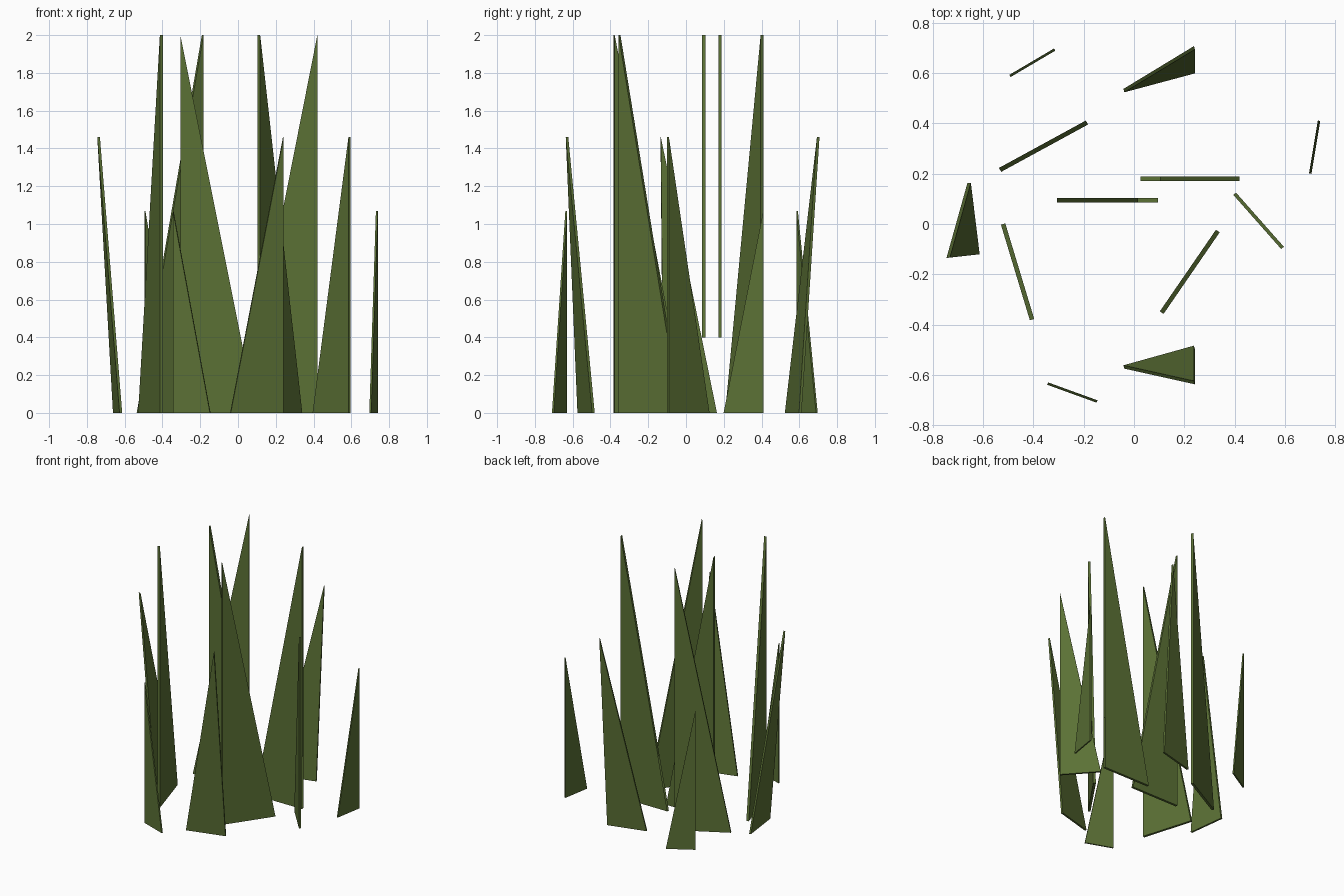
import bpy, bmesh
from mathutils import Vector

cube = bpy.data.objects.get("Cube")
if cube:
    bpy.data.objects.remove(cube)

GREEN = (0.105, 0.165, 0.036, 1.0)
green = bpy.data.materials.new("olive_green")
green.use_nodes = True
green.diffuse_color = GREEN
green.node_tree.nodes["Principled BSDF"].inputs["Base Color"].default_value = GREEN


def blade(name, tip, heel, toe, height, thick, open_below=0):
    """Thin triangular slab: tip above the heel corner, sloping down to the toe."""
    corners = [Vector((*heel, 0)), Vector((*toe, 0)), Vector((*tip, height))]
    normal = (corners[1] - corners[0]).cross(corners[2] - corners[0]).normalized()
    bm = bmesh.new()
    face = bm.faces.new([bm.verts.new(c - normal * thick / 2) for c in corners])
    new = bmesh.ops.extrude_face_region(bm, geom=[face])["geom"]
    bmesh.ops.translate(bm, vec=normal * thick,
                        verts=[v for v in new if isinstance(v, bmesh.types.BMVert)])
    bmesh.ops.recalc_face_normals(bm, faces=bm.faces)
    # Keep every corner on or above the ground
    for v in bm.verts:
        if v.co.z < height / 2:
            v.co.z = 0
    if open_below:
        # Narrow edges are left open near the root
        bmesh.ops.bisect_plane(bm, geom=bm.verts[:] + bm.edges[:] + bm.faces[:],
                               plane_co=(0, 0, open_below), plane_no=(0, 0, 1))
        bm.normal_update()
        rim = [f for f in bm.faces if abs(f.normal.x) > 0.7
               and f.calc_center_median().z < open_below]
        bmesh.ops.delete(bm, geom=rim, context='FACES')
    mesh = bpy.data.meshes.new(name)
    bm.to_mesh(mesh)
    bm.free()
    mesh.materials.append(green)
    bpy.context.collection.objects.link(bpy.data.objects.new(name, mesh))


# Tall upright blades: heel, toe
blade("tall_blade_centre_front", (-0.305, 0.095), (-0.305, 0.095), (0.095, 0.095), 2, 0.018, 0.4)
blade("tall_blade_centre_back", (0.42, 0.18), (0.42, 0.18), (0.025, 0.18), 2, 0.018, 0.4)
for side, heel, toe in (
    ("front_right", (-0.405, -0.38), (-0.52, 0.0)),
    ("front_left", (0.11, -0.352), (0.333, -0.028)),
    ("back_right", (-0.187, 0.403), (-0.532, 0.215)),
):
    blade("tall_blade_" + side, heel, heel, toe, 2, 0.018)

# Medium blades, three of them leaning outward
for side, tip, heel, toe in (
    ("left", (0.59, -0.095), (0.59, -0.095), (0.40, 0.12)),
    ("back", (0.24, 0.70), (0.24, 0.605), (-0.04, 0.53)),
    ("front", (0.24, -0.63), (0.24, -0.49), (-0.04, -0.568)),
    ("right", (-0.738, -0.134), (-0.62, -0.121), (-0.655, 0.163)),
):
    blade("medium_blade_" + side, tip, heel, toe, 1.46, 0.014)

# Short blades at the outside
for side, heel, toe in (
    ("back", (-0.493, 0.588), (-0.315, 0.693)),
    ("front", (-0.343, -0.634), (-0.147, -0.705)),
    ("left", (0.735, 0.41), (0.70, 0.20)),
):
    blade("short_blade_" + side, heel, heel, toe, 1.07, 0.01)
